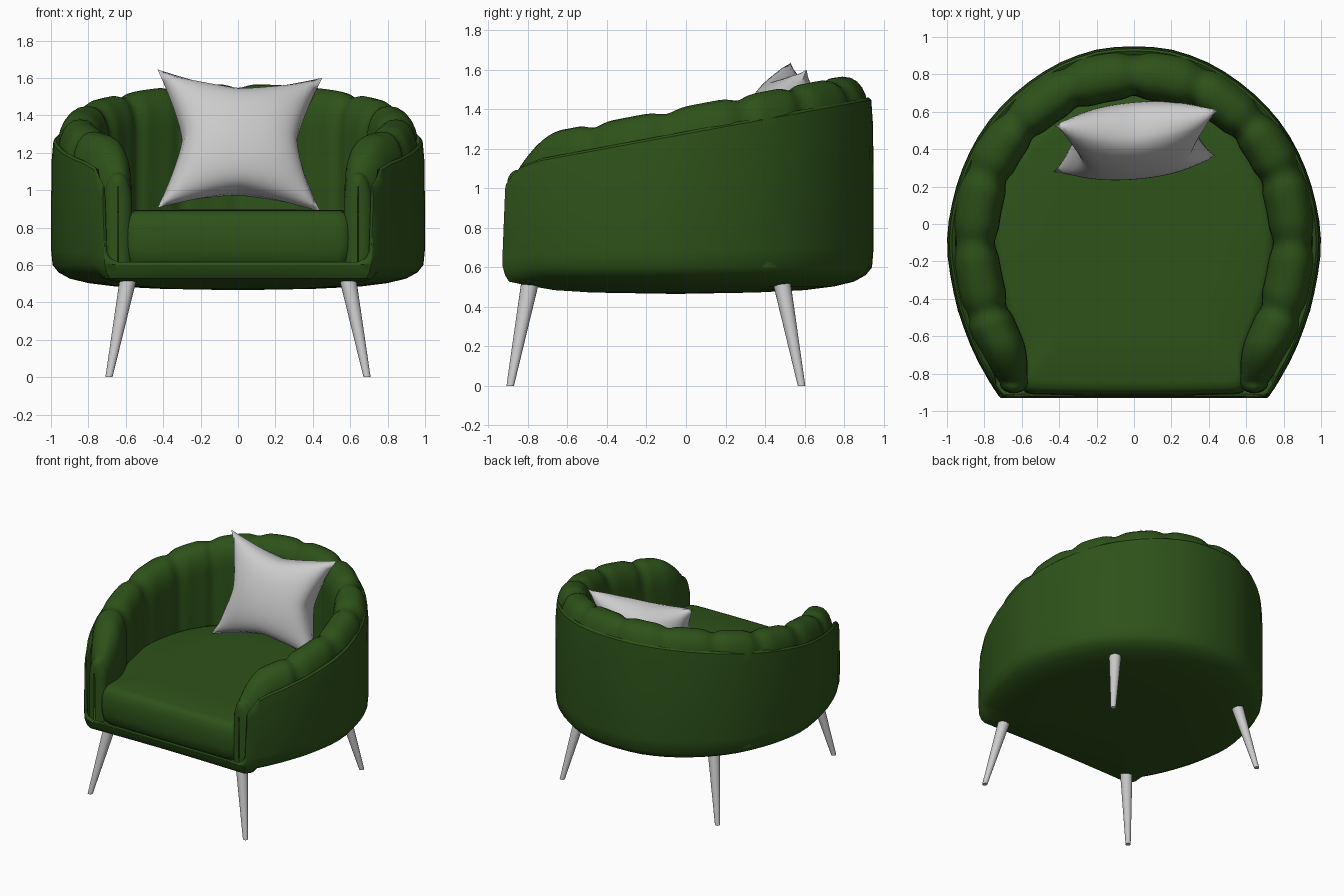
import bpy, bmesh
from math import sin, cos, pi, radians
from mathutils import Vector as V

if "Cube" in bpy.data.objects:
    bpy.data.objects.remove(bpy.data.objects["Cube"])

green = bpy.data.materials.new("green_fabric")
green.diffuse_color = (0.027, 0.085, 0.01, 1)
green.use_nodes = True
green.node_tree.nodes["Principled BSDF"].inputs["Base Color"].default_value = green.diffuse_color


def finish(name, bm, mat=None, angle=40):
    bmesh.ops.recalc_face_normals(bm, faces=bm.faces)
    me = bpy.data.meshes.new(name)
    bm.to_mesh(me)
    bm.free()
    ob = bpy.data.objects.new(name, me)
    bpy.context.collection.objects.link(ob)
    if mat:
        me.materials.append(mat)
    bpy.ops.object.select_all(action='DESELECT')
    ob.select_set(True)
    bpy.context.view_layer.objects.active = ob
    bpy.ops.object.shade_smooth_by_angle(angle=radians(angle))
    return ob


def loft(rings, closed=True, cap_start=False, cap_end=False):
    bm = bmesh.new()
    vs = [[bm.verts.new(p) for p in r] for r in rings]
    n = len(rings[0])
    for a, b in zip(vs, vs[1:]):
        for i in range(n if closed else n - 1):
            j = (i + 1) % n
            bm.faces.new((a[i], a[j], b[j], b[i]))
    for cap, ring in ((cap_start, vs[0]), (cap_end, vs[-1])):
        if cap:  # fan around a centre point
            c = bm.verts.new(cap)
            for i in range(n):
                bm.faces.new((ring[i], ring[(i + 1) % n], c))
    return bm


def spline(pts, s):
    i = min(int(s), len(pts) - 2)
    t = s - i
    p1, p2 = V(pts[i]), V(pts[i + 1])
    p0 = V(pts[i - 1]) if i else V((-p2.x, p2.y))  # mirrored neighbour
    p3 = V(pts[i + 2]) if i + 2 < len(pts) else p2 * 2 - p1
    return 0.5 * (2 * p1 + (p2 - p0) * t + (2 * p0 - 5 * p1 + 4 * p2 - p3) * t * t
                  + (3 * p1 - p0 - 3 * p2 + p3) * t ** 3)


# Outer shell: horseshoe tub in polar form around (0, -0.1)
RAD = [(0, 1.05), (11, 1.052), (22, 1.042), (36, 1.024), (52, 1.012), (65, 1.0), (77, .995),
       (90, 1.0), (103, .997), (118, 1.02), (131, 1.06), (138.5, 1.093)]


def radius(a):
    if a > 138.5:
        return min(1.093 + (a - 138.5) * .006, .83 / -cos(radians(a)))
    for (a0, r0), (a1, r1) in zip(RAD, RAD[1:]):
        if a <= a1:
            return r0 + (r1 - r0) * (a - a0) / (a1 - a0)


half = [i * 5.55 for i in range(25)] + [136, 138.5, 139.3, 140.2, 142, 146, 152, 160, 170]
columns = half + [180] + [-a for a in reversed(half[1:])]


def shell_top(a):
    if a > 141:
        return .605
    if a > 139.5:
        return .625
    if a > 139:
        return .67
    y = -.1 + radius(a) * cos(radians(a))
    return 1.275 + .182 * y - .1 * (max(0, -.78 - y) / .14) ** 2


# levels: (inset, z, fraction towards rim height, drop)
levels = [(.6, .472, 0, 0), (.35, .484, 0, 0), (.2, .503, 0, 0), (.1, .527, 0, 0), (.04, .56, 0, 0),
          (.008, .6, 0, 0), (0, .6, .12, 0), (0, .6, .5, 0), (.003, .6, .85, 0),
          (.012, .6, 1, 0), (.025, .6, 1, -.012), (.045, .6, 1, 0), (.055, .58, 0, 0)]
rings = []
for inset, z, f, dz in levels:
    ring = []
    for a in columns:
        t = abs(a)
        k = .45 if t > 135 and inset < .15 else 1
        r = radius(t) - inset * k
        zz = z + f * (shell_top(t) - z) - dz
        ring.append((r * sin(radians(a)), -.1 + r * cos(radians(a)), zz))
    rings.append(ring)
finish("outer_shell", loft(rings, True, (0, -.05, .465), (0, -.05, .58)), green)

# Channel-tufted back and arm cushion: half, mirrored
INNER = [(0, .67), (.3, .61), (.53, .45), (.67, .22), (.73, -.1), (.67, -.43), (.585, -.66), (.57, -.85)]
OUTER = [(0, .925), (.38, .855), (.7, .61), (.9, .31), (.965, -.1), (.9, -.5), (.8, -.71), (.715, -.85)]


def section(s, squeeze=1, drop=0, push=0):
    a, b = spline(INNER, s), spline(OUTER, s)
    mid = (a + b) / 2
    seam = abs(cos(pi * s)) ** 8 if s < 5.5 else 0
    k = squeeze * (1.04 - .16 * seam)
    top = 1.415 + .19 * mid.y - .16 * (max(0, -.62 - mid.y) / .23) ** 2 - .02 * seam - drop
    prof = [(0, .6), (0, .75), (0, .88), (0, .97)]
    for i in range(13):
        g = pi * i / 12
        u = .5 - .5 * (abs(cos(g)) ** .85) * (1 if g < pi / 2 else -1)
        base = top - .2
        prof.append((u, base + .2 * sin(g) ** .9 if 0 < i < 12 else base))
    prof += [(1, .9), (1, .6)]
    out = []
    for u, z in prof:
        p = mid + (b - a) * (u - .5) * k
        out.append((p.x if s else 0, p.y - push, z))
    if s == 0:
        out = [(0, (mid + (b - a) * (u - .5) * k).y, z) for u, z in prof]
    return out


rings = [section(i / 14) for i in range(99)]
rings += [section(7, max(cos(g), .04), .07 * (1 - cos(g)), .055 * sin(g))
          for g in [pi / 2 * i / 6 for i in range(1, 7)]]
cushion = finish("tufted_cushion", loft(rings, False), green, 50)
mod = cushion.modifiers.new("Mirror", 'MIRROR')
mod.use_clip = True

# Seat cushion: follows the inside of the tufted cushion
side = [spline(INNER, i / 4) * 1.04 for i in range(0, 27)]
side = [V((p.x, p.y)) for p in side] + [V((.6, -.86)), V((.575, -.893)), V((.53, -.903)),
                                        V((.3, -.908)), V((.1, -.91))]
plan = side + [V((-p.x, p.y)) for p in reversed(side[1:])]
rings = []
for scale, z in [(.96, .59), (.99, .62), (1.005, .68), (1.01, .74), (1.005, .81),
                 (.99, .855), (.965, .88), (.92, .89), (.6, .895)]:
    rings.append([(p.x * scale, -.1 + (p.y + .1) * scale, z) for p in plan])
finish("seat_cushion", loft(rings, True, (0, -.1, .59), (0, -.1, .897)), green, 60)

# Throw pillow: pinched, two bulging sides
TL, TR, BL, BR = V((-.43, .53, 1.645)), V((.45, .61, 1.6)), V((-.43, .28, .905)), V((.44, .36, .885))
normal = (TR - TL).cross(TL - BL).normalized()
bm = bmesh.new()
N = 24
for sgn in (1, -1):
    grid = []
    for j in range(N + 1):
        row = []
        for i in range(N + 1):
            u, v = 2 * i / N - 1, 2 * j / N - 1
            pu = u * (1 - .3 * (1 - abs(v) ** 1.3) * u * u)
            pv = v * (1 - .25 * (1 - abs(u) ** 1.3) * v * v)
            p = (BL.lerp(BR, (pu + 1) / 2)).lerp(TL.lerp(TR, (pu + 1) / 2), (pv + 1) / 2)
            row.append(bm.verts.new(p + normal * sgn * .18 * ((1 - u * u) * (1 - v * v)) ** .5))
        grid.append(row)
    for j in range(N):
        for i in range(N):
            bm.faces.new((grid[j][i], grid[j][i + 1], grid[j + 1][i + 1], grid[j + 1][i]))
bmesh.ops.remove_doubles(bm, verts=bm.verts, dist=.0005)
finish("throw_pillow", bm, None, 80)

# Splayed tapered legs
for label, y0, y1 in (("front", -.79, -.89), ("back", .485, .585)):
    for word, sx in (("left", -1), ("right", 1)):
        rings = [[(sx * x + r * cos(2 * pi * i / 20), y + r * sin(2 * pi * i / 20), z) for i in range(20)]
                 for x, y, z, r in ((.69, y1, 0, .019), (.588, y0, .52, .045))]
        finish(f"{label}_{word}_leg", loft(rings, True, (sx * .69, y1, 0), (sx * .588, y0, .52)))
